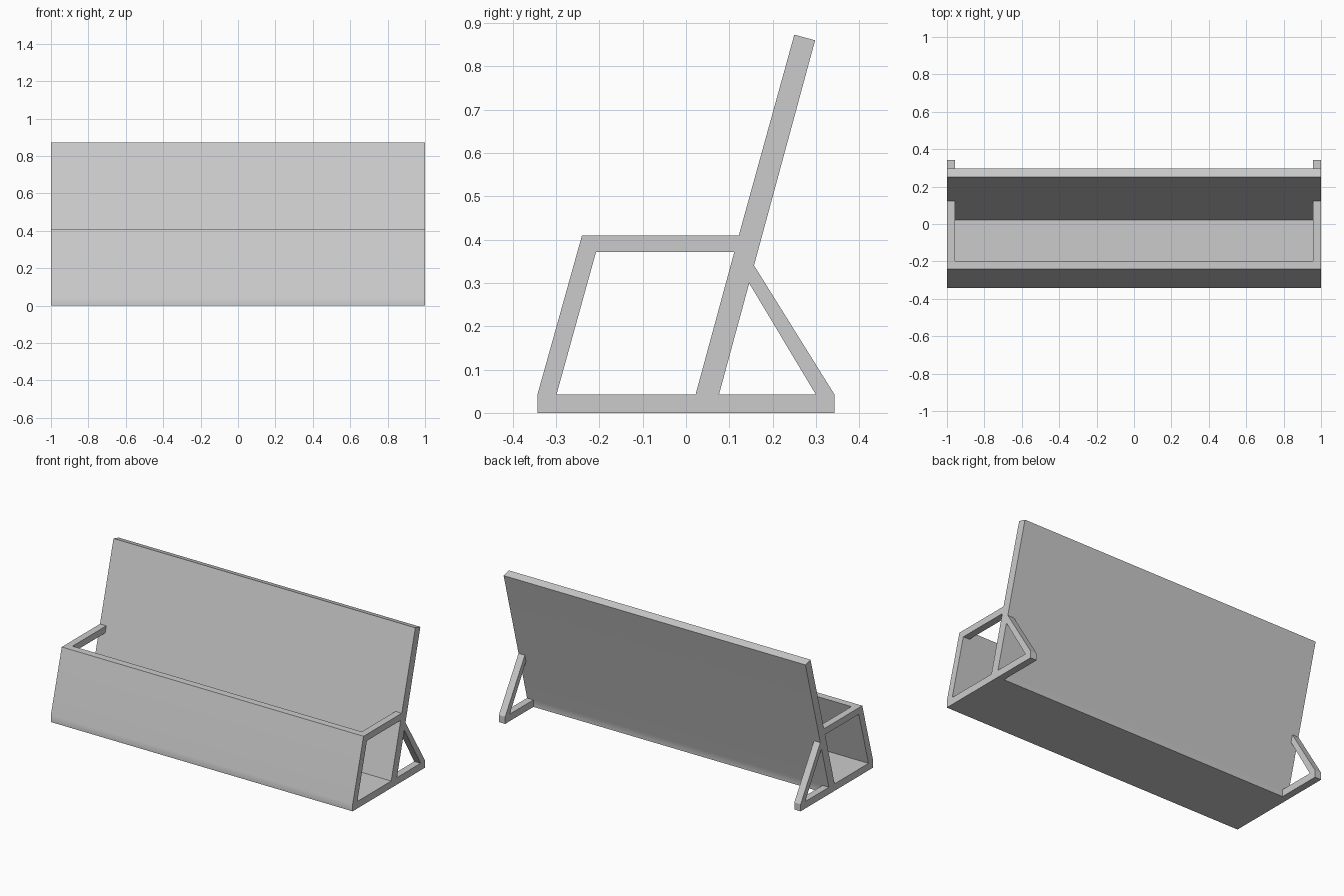
import bpy
import bmesh

# Remove the default cube
cube = bpy.data.objects.get("Cube")
if cube:
    bpy.data.objects.remove(cube, do_unlink=True)

# Single grey material
grey = bpy.data.materials.new("light grey")
grey.use_nodes = True
colour = (0.6, 0.6, 0.6, 1)
grey.diffuse_color = colour
grey.node_tree.nodes["Principled BSDF"].inputs["Base Color"].default_value = colour

HALF = 1.0      # half the bench length
BAR = 0.042     # thickness of boards and frame bars


def extrude_profile(name, profile, x0, x1):
    """Extrude a side profile of (y, z) points from x0 to x1."""
    bm = bmesh.new()
    face = bm.faces.new([bm.verts.new((x0, y, z)) for y, z in profile])
    result = bmesh.ops.extrude_face_region(bm, geom=[face])
    moved = [v for v in result["geom"] if isinstance(v, bmesh.types.BMVert)]
    bmesh.ops.translate(bm, verts=moved, vec=(x1 - x0, 0, 0))
    bmesh.ops.recalc_face_normals(bm, faces=bm.faces)
    mesh = bpy.data.meshes.new(name)
    bm.to_mesh(mesh)
    bm.free()
    mesh.materials.append(grey)
    obj = bpy.data.objects.new(name, mesh)
    bpy.context.collection.objects.link(obj)
    return obj


# Full-length shell: front board, floor and leaning back board
shell = extrude_profile("trough_and_backboard", [
    (-0.343, 0), (0.076, 0), (0.076, BAR), (0.298, 0.86), (0.25, 0.873),
    (0.122, 0.41), (0.022, BAR), (-0.299, BAR), (-0.197, 0.41),
    (-0.24, 0.41), (-0.343, BAR)], -HALF, HALF)
bpy.context.view_layer.objects.active = shell
shell.select_set(True)
bpy.ops.object.shade_smooth_by_angle()
weighted = shell.modifiers.new("board_normals", 'WEIGHTED_NORMAL')
weighted.keep_sharp = True

# End frames: top rail, ground foot and diagonal back strut
for side, sign in (("left", 1), ("right", -1)):
    ends = sign * (HALF - BAR), sign * HALF
    extrude_profile(side + "_top_rail", [
        (-0.208, 0.371), (0.112, 0.371), (0.123, 0.41), (-0.197, 0.41)], *ends)
    extrude_profile(side + "_rear_brace", [
        (0.076, 0), (0.343, 0), (0.343, BAR), (0.156, 0.342),
        (0.146, 0.299), (0.3, BAR), (0.076, BAR)], *ends)
